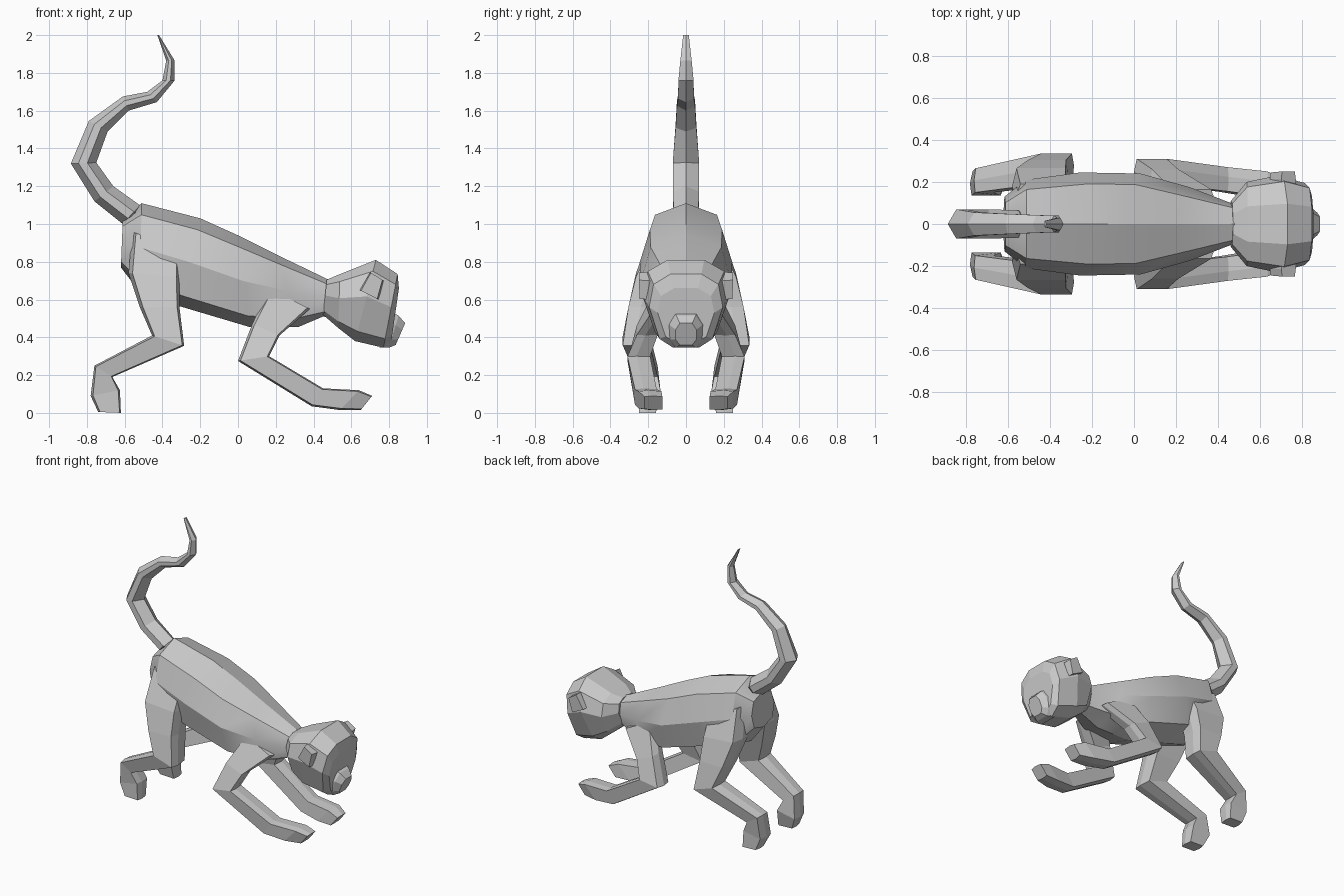
import bpy, bmesh, math


def skin(name, rings, smooth=None):
    """Bridge equal-sized point rings into a closed, capped skin."""
    bm = bmesh.new()
    loops = [[bm.verts.new(p) for p in r] for r in rings]
    n = len(loops[0])
    for a, b in zip(loops, loops[1:]):
        for i in range(n):
            j = (i + 1) % n
            bm.faces.new((a[i], a[j], b[j], b[i]))
    bm.faces.new(loops[0][::-1])
    bm.faces.new(loops[-1])
    bmesh.ops.recalc_face_normals(bm, faces=bm.faces)
    me = bpy.data.meshes.new(name)
    bm.to_mesh(me)
    bm.free()
    if smooth:
        me.shade_smooth()
        me.set_sharp_from_angle(angle=math.radians(smooth))
    ob = bpy.data.objects.new(name, me)
    bpy.context.collection.objects.link(ob)
    return ob


def loft(name, sections, shape, smooth=None):
    """Section = top x, z, bottom x, z, half width. Shape = (side, 0 top..1 bottom)."""
    rings = []
    for tx, tz, bx, bz, w in sections:
        half = [(tx + (bx - tx) * t, s * w, tz + (bz - tz) * t) for s, t in shape]
        rings.append(half + [(x, -y, z) for x, y, z in half[::-1] if y > 1e-6])
    return skin(name, rings, smooth)


def limb(name, sections):
    """Section = edge a x, z, edge b x, z, inner y, outer y; built on both sides."""
    hexagon = [(0.0, 0.6), (0.06, 1.0), (0.92, 1.0), (1.0, 0.5), (0.95, 0.0), (0.05, 0.0)]
    for side, sign in (("left", 1), ("right", -1)):
        rings = [[(ax + (bx - ax) * t, sign * (yi + (yo - yi) * u), az + (bz - az) * t)
                  for t, u in hexagon] for ax, az, bx, bz, yi, yo in sections]
        skin(side + "_" + name, rings)


# Torso, from rump to neck
loft("torso", [
    (-0.61, 1.02, -0.62, 0.77, 0.13),
    (-0.51, 1.11, -0.52, 0.64, 0.21),
    (-0.20, 1.03, -0.31, 0.565, 0.245),
    (0.00, 0.94, 0.06, 0.455, 0.24),
    (0.21, 0.835, 0.32, 0.455, 0.175),
    (0.47, 0.71, 0.45, 0.51, 0.10),
    (0.54, 0.70, 0.54, 0.50, 0.10),
], [(0, 0), (0.78, 0.13), (1, 0.5), (0.8, 0.88), (0, 1)], 30)

# Tail: outer and inner edges of the curve
loft("tail", [
    (-0.52, 1.08, -0.50, 0.98, 0.05),
    (-0.61, 1.00, -0.52, 1.10, 0.065),
    (-0.76, 1.12, -0.66, 1.20, 0.07),
    (-0.885, 1.32, -0.75, 1.325, 0.07),
    (-0.79, 1.545, -0.69, 1.49, 0.055),
    (-0.61, 1.675, -0.58, 1.60, 0.048),
    (-0.48, 1.70, -0.43, 1.645, 0.042),
    (-0.40, 1.76, -0.335, 1.76, 0.04),
    (-0.38, 1.865, -0.335, 1.865, 0.03),
    (-0.427, 2.0, -0.418, 2.0, 0.015),
], [(0, 0), (1, 0.3), (1, 0.65), (0, 1)])

# Head, with the face stepped in under the brow
loft("head", [
    (0.47, 0.705, 0.45, 0.52, 0.11),
    (0.54, 0.735, 0.53, 0.45, 0.20),
    (0.73, 0.81, 0.62, 0.38, 0.23),
    (0.845, 0.735, 0.77, 0.345, 0.195),
    (0.852, 0.66, 0.81, 0.37, 0.15),
], [(0.42, 0), (0.88, 0.14), (1, 0.45), (0.72, 0.88), (0.35, 1)])

# Muzzle
loft("muzzle", [
    (0.78, 0.55, 0.75, 0.345, 0.11),
    (0.85, 0.515, 0.80, 0.345, 0.085),
    (0.885, 0.475, 0.835, 0.36, 0.055),
], [(0.6, 0), (1, 0.3), (1, 0.75), (0.6, 1)])

# Ears
limb("ear", [
    (0.645, 0.65, 0.745, 0.60, 0.16, 0.245),
    (0.70, 0.745, 0.77, 0.70, 0.16, 0.25),
])

# Hind legs: hip, thigh, knee, ankle, heel, toes
limb("hind_leg", [
    (-0.31, 0.86, -0.56, 0.96, 0.08, 0.19),
    (-0.31, 0.72, -0.58, 0.74, 0.09, 0.265),
    (-0.31, 0.56, -0.52, 0.56, 0.14, 0.305),
    (-0.285, 0.355, -0.455, 0.41, 0.19, 0.335),
    (-0.665, 0.19, -0.76, 0.25, 0.15, 0.265),
    (-0.625, 0.12, -0.78, 0.09, 0.135, 0.25),
    (-0.62, 0.0, -0.74, 0.005, 0.16, 0.25),
])

# Front legs: shoulder, upper arm, elbow, wrist, hand
limb("front_leg", [
    (0.38, 0.55, 0.165, 0.66, 0.07, 0.165),
    (0.22, 0.41, 0.075, 0.47, 0.15, 0.26),
    (0.165, 0.30, 0.00, 0.275, 0.19, 0.31),
    (0.45, 0.13, 0.39, 0.035, 0.155, 0.27),
    (0.64, 0.12, 0.54, 0.015, 0.13, 0.25),
    (0.71, 0.09, 0.65, 0.015, 0.125, 0.22),
])
